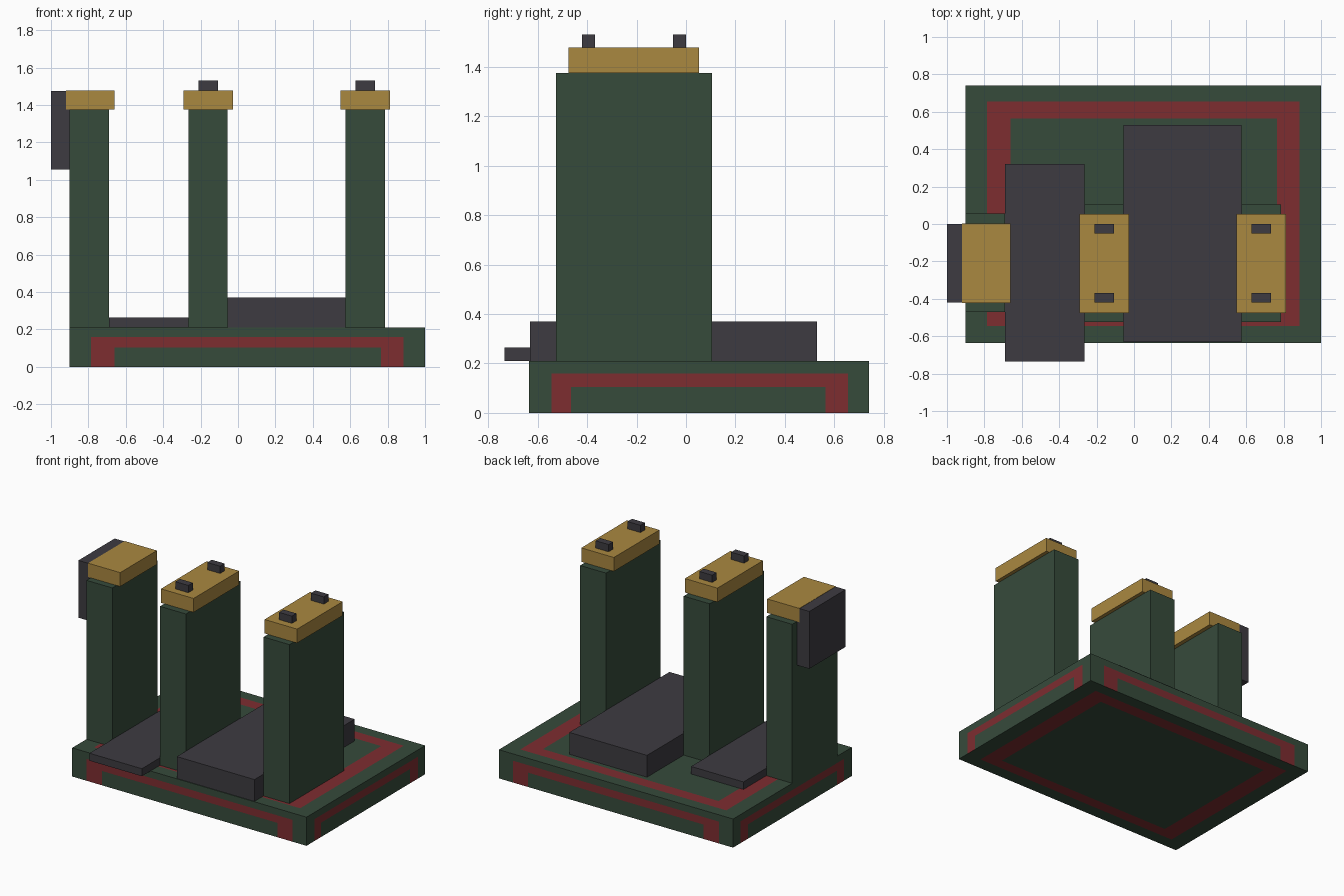
import bpy, bmesh
from mathutils import Vector

if "Cube" in bpy.data.objects:
    bpy.data.objects.remove(bpy.data.objects["Cube"])


def material(name, rgb):
    m = bpy.data.materials.new(name)
    m.diffuse_color = (*rgb, 1)
    m.use_nodes = True
    m.node_tree.nodes["Principled BSDF"].inputs["Base Color"].default_value = m.diffuse_color
    return m


GREEN = material("dark_green", (0.037, 0.070, 0.044))
RED = material("brick_red", (0.207, 0.026, 0.030))
GOLD = material("gold", (0.402, 0.246, 0.051))
DARK = material("charcoal", (0.047, 0.044, 0.053))


def box(name, x, y, z, *mats):
    """Axis-aligned box from (min, max) ranges."""
    bm = bmesh.new()
    bmesh.ops.create_cube(bm, size=1)
    for v in bm.verts:
        v.co = Vector([r[0] if c < 0 else r[1] for c, r in zip(v.co, (x, y, z))])
    mesh = bpy.data.meshes.new(name)
    bm.to_mesh(mesh)
    bm.free()
    for m in mats:
        mesh.materials.append(m)
    ob = bpy.data.objects.new(name, mesh)
    bpy.context.collection.objects.link(ob)
    return ob


# Base slab with a red border band cut into every face
base = box("base", (-0.9, 1.0), (-0.635, 0.74), (0, 0.21), GREEN, RED)
OUTER = ((-0.785, 0.885), (-0.545, 0.655))
INNER = ((-0.66, 0.765), (-0.465, 0.565))
BAND_TOP, BAND_LOW = 0.16, 0.105
cuts = [(a, v) for a in (0, 1) for v in OUTER[a] + INNER[a]]
cuts += [(2, BAND_TOP), (2, BAND_LOW)]
bm = bmesh.new()
bm.from_mesh(base.data)
for axis, value in cuts:
    n = Vector((0, 0, 0))
    n[axis] = 1
    bmesh.ops.bisect_plane(bm, geom=bm.verts[:] + bm.edges[:] + bm.faces[:],
                           plane_co=n * value, plane_no=n)


def within(r, v):
    return r[0] < v < r[1]


for f in bm.faces:
    c = f.calc_center_median()
    if abs(f.normal.z) > 0.5:
        out = all(within(OUTER[a], c[a]) for a in (0, 1))
        inn = all(within(INNER[a], c[a]) for a in (0, 1))
    else:
        a = 0 if abs(f.normal.y) > 0.5 else 1
        out = within(OUTER[a], c[a]) and c.z < BAND_TOP
        inn = within(INNER[a], c[a]) and c.z < BAND_LOW
    f.material_index = int(out and not inn)
bm.to_mesh(base.data)
bm.free()

# Low and high floor slabs between the towers
box("low_slab", (-0.69, -0.265), (-0.735, 0.32), (0.21, 0.265), DARK)
box("high_slab", (-0.055, 0.575), (-0.63, 0.53), (0.21, 0.37), DARK)

# Left tower with its cap and the hanging side block
box("left_tower", (-0.9, -0.69), (-0.47, 0.055), (0.21, 1.375), GREEN)
box("left_cap", (-0.92, -0.66), (-0.422, 0.002), (1.375, 1.477), GOLD)
box("side_block", (-1.0, -0.9), (-0.42, 0.0), (1.055, 1.475), DARK)

# Middle and right towers with caps and paired studs
for side, x in (("middle", -0.16), ("right", 0.68)):
    box(side + "_tower", (x - 0.105, x + 0.105), (-0.525, 0.105), (0.21, 1.375), GREEN)
    box(side + "_cap", (x - 0.132, x + 0.132), (-0.475, 0.053), (1.375, 1.477), GOLD)
    for end, y in (("front", -0.395), ("back", -0.026)):
        box(f"{side}_{end}_stud", (x - 0.052, x + 0.052), (y - 0.026, y + 0.026),
            (1.477, 1.53), DARK)
